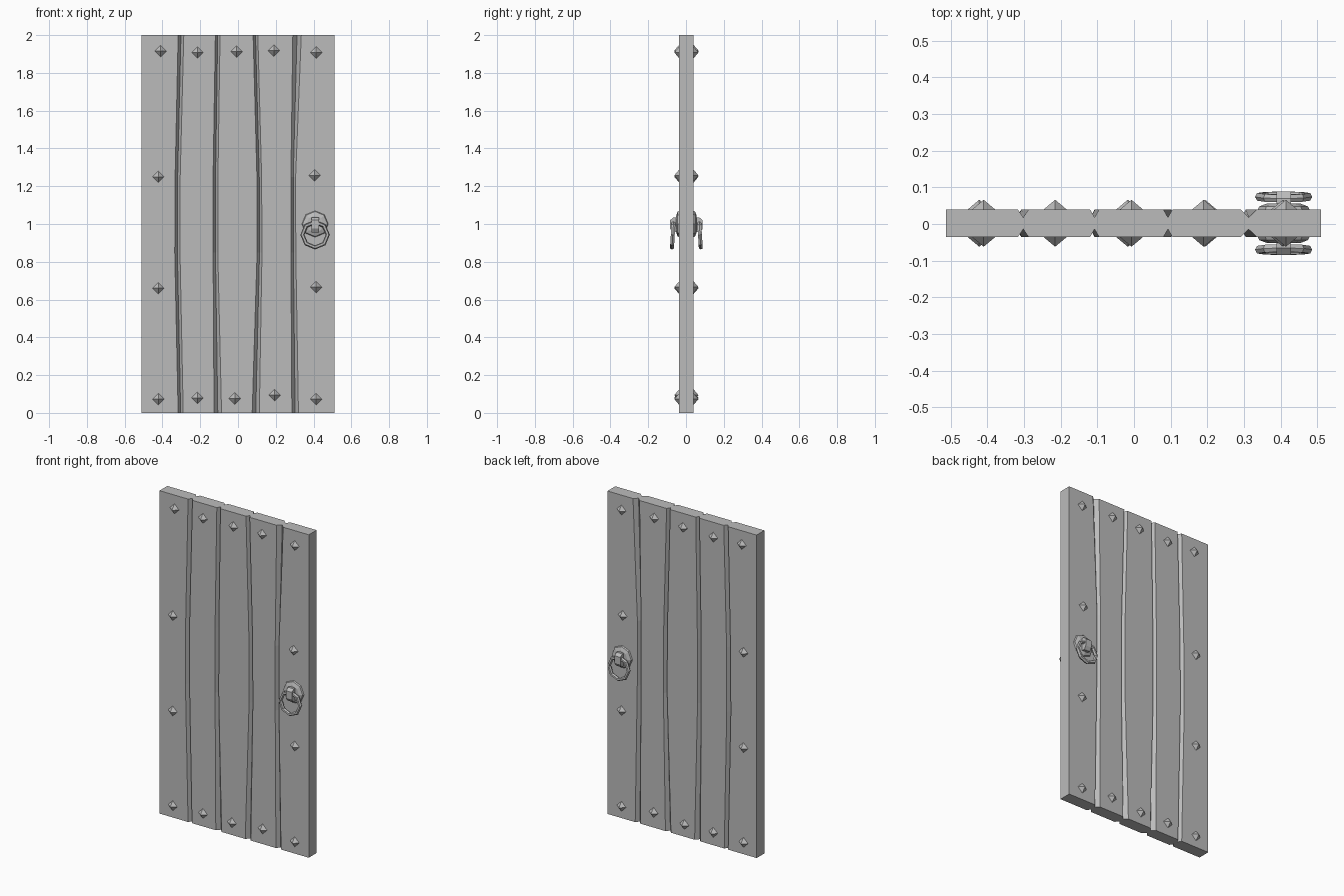
import bpy, bmesh, math
from mathutils import Matrix, Vector

if "Cube" in bpy.data.objects:
    bpy.data.objects.remove(bpy.data.objects["Cube"])

grey = bpy.data.materials.new("plain_grey")
grey.use_nodes = True
grey.diffuse_color = (0.5, 0.5, 0.5, 1)
grey.node_tree.nodes["Principled BSDF"].inputs["Base Color"].default_value = (0.5, 0.5, 0.5, 1)

FRONT, BACK = -0.036, 0.04
MID = (FRONT + BACK) / 2


def finish(name, bm):
    bmesh.ops.recalc_face_normals(bm, faces=bm.faces)
    mesh = bpy.data.meshes.new(name)
    bm.to_mesh(mesh)
    bm.free()
    mesh.materials.append(grey)
    obj = bpy.data.objects.new(name, mesh)
    bpy.context.collection.objects.link(obj)
    return obj


def loft(bm, rings):
    # Closed skin through a stack of matching outlines
    loops = [[bm.verts.new(p) for p in ring] for ring in rings]
    for a, b in zip(loops, loops[1:]):
        for i in range(len(a)):
            j = (i + 1) % len(a)
            bm.faces.new((a[i], a[j], b[j], b[i]))
    bm.faces.new(loops[0])
    bm.faces.new(loops[-1])


# Planks: each groove is (left lip, seam, right lip) at four heights
HEIGHTS = (0, 0.85, 1.25, 2)
LIPS = [
    [(-0.317, -0.29), (-0.335, -0.307), (-0.333, -0.306), (-0.317, -0.287)],
    [(-0.127, -0.087), (-0.132, -0.107), (-0.132, -0.106), (-0.12, -0.095)],
    [(0.075, 0.113), (0.101, 0.127), (0.1, 0.125), (0.08, 0.105)],
    [(0.285, 0.32), (0.28, 0.306), (0.28, 0.305), (0.29, 0.335)],
]
DEPTH = 0.022


def plank(index):
    rings = []
    for k, z in enumerate(HEIGHTS):
        if index == 0:
            left = seam_l = -0.512
        else:
            a, left = LIPS[index - 1][k]
            seam_l = (a + left) / 2
        if index == 4:
            right = seam_r = 0.51
        else:
            right, b = LIPS[index][k]
            seam_r = (right + b) / 2
        outline = [(left, FRONT), (right, FRONT), (seam_r, FRONT + DEPTH), (seam_r, BACK - DEPTH),
                   (right, BACK), (left, BACK), (seam_l, BACK - DEPTH), (seam_l, FRONT + DEPTH)]
        rings.append([(x, y, z) for x, y in outline])
    bm = bmesh.new()
    loft(bm, rings)
    bmesh.ops.remove_doubles(bm, verts=bm.verts, dist=0.0001)
    bmesh.ops.dissolve_limit(bm, angle_limit=0.001, verts=bm.verts, edges=bm.edges)
    finish(f"plank_{index + 1}", bm)


for i in range(5):
    plank(i)

# Studs: four-sided points on both faces
STUDS = [(-0.41, 1.915), (-0.215, 1.908), (-0.007, 1.913), (0.19, 1.918), (0.414, 1.908),
         (-0.422, 1.25), (0.406, 1.257), (-0.422, 0.66), (0.414, 0.666),
         (-0.422, 0.073), (-0.215, 0.08), (-0.017, 0.076), (0.194, 0.094), (0.414, 0.073)]
for n, (x, z) in enumerate(STUDS):
    for side, y, sign in (("front", FRONT, -1), ("back", BACK, 1)):
        bm = bmesh.new()
        base = [bm.verts.new((x + 0.031 * math.cos(a), y, z + 0.031 * math.sin(a)))
                for a in (0, math.pi / 2, math.pi, 3 * math.pi / 2)]
        tip = bm.verts.new((x, y + sign * 0.026, z))
        bm.faces.new(base)
        for i in range(4):
            bm.faces.new((base[i], base[(i + 1) % 4], tip))
        finish(f"stud_{side}_{n + 1}", bm)

# Handles: octagonal plate, clasp and hanging ring on both faces
HX = 0.408


def octagon(y, z, r):
    return [(HX + r * math.sin(i * math.pi / 4), y, z + r * math.cos(i * math.pi / 4)) for i in range(8)]


def handle(side, sign):
    face = MID + sign * 0.038

    bm = bmesh.new()
    loft(bm, [octagon(face, 1.0, 0.07), octagon(face + sign * 0.008, 1.0, 0.066),
              octagon(face + sign * 0.016, 1.0, 0.045)])
    finish(f"handle_plate_{side}", bm)

    # Clasp bent over the top of the ring
    bm = bmesh.new()
    profile = [(0, 1.035), (0.03, 1.035), (0.048, 1.02), (0.048, 0.975),
               (0.035, 0.955), (0.0, 0.96)]
    loft(bm, [[(HX + dx, face + sign * y, z) for y, z in profile] for dx in (-0.02, 0.02)])
    finish(f"handle_clasp_{side}", bm)

    # Ring: eight straight sections with a six-sided bar
    bm = bmesh.new()
    center = Vector((HX, face + sign * 0.034, 0.943))
    lean = Matrix.Rotation(sign * 0.06, 3, "X")
    bar = []
    for i in range(8):
        a = i * math.pi / 4
        bar.append([])
        for j in range(6):
            b = j * math.pi / 3
            r = 0.067 + 0.011 * math.cos(b)
            p = Vector((r * math.sin(a), 0.012 * math.sin(b), r * math.cos(a)))
            bar[-1].append(bm.verts.new(center + lean @ p))
    for i in range(8):
        for j in range(6):
            i2, j2 = (i + 1) % 8, (j + 1) % 6
            bm.faces.new((bar[i][j], bar[i2][j], bar[i2][j2], bar[i][j2]))
    finish(f"handle_ring_{side}", bm)


handle("front", -1)
handle("back", 1)
